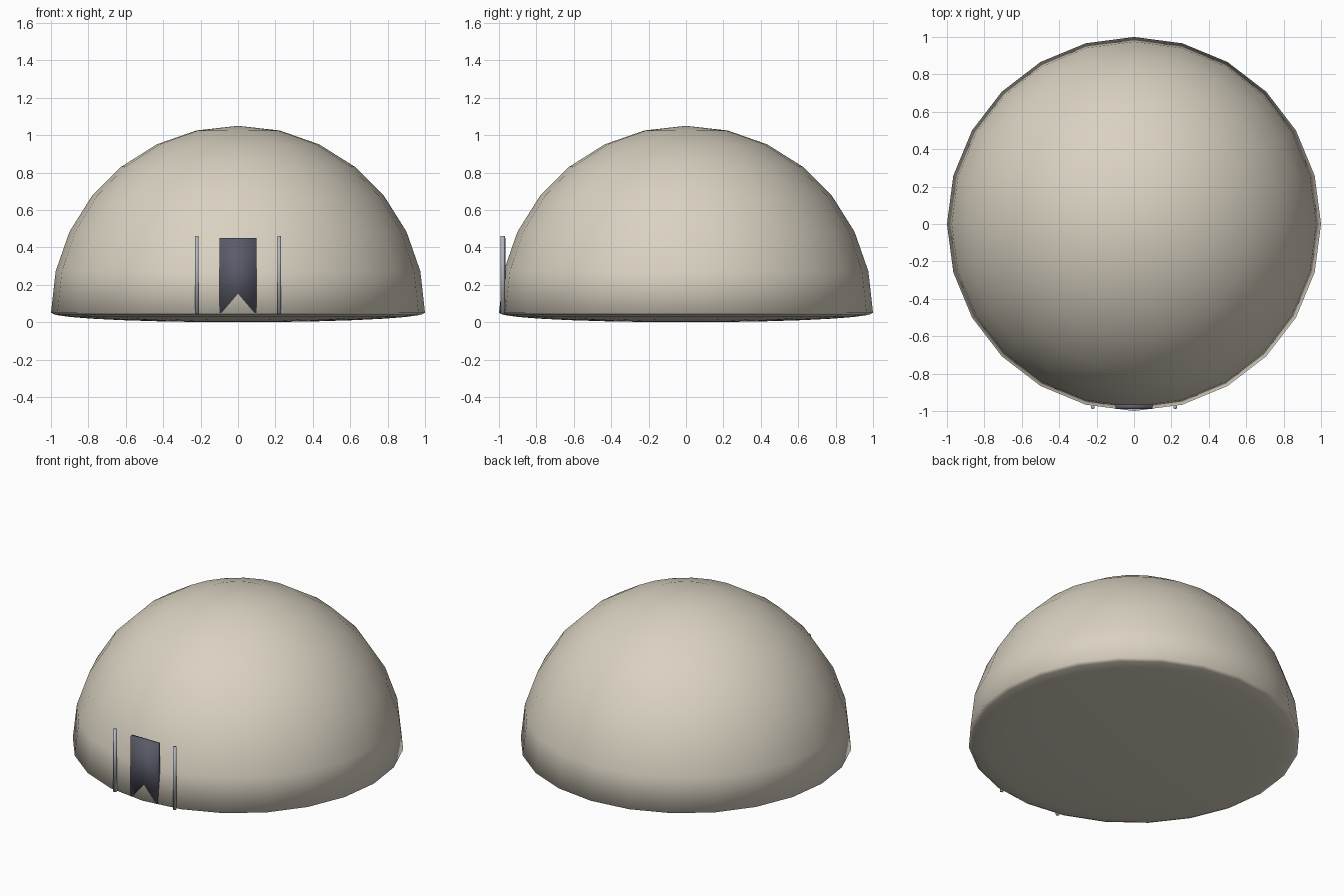
import bpy
import bmesh
from mathutils import Matrix

if "Cube" in bpy.data.objects:
    bpy.data.objects.remove(bpy.data.objects["Cube"])


def material(name, rgb):
    m = bpy.data.materials.new(name)
    m.diffuse_color = (*rgb, 1.0)
    m.use_nodes = True
    m.node_tree.nodes["Principled BSDF"].inputs["Base Color"].default_value = m.diffuse_color
    return m


def add_part(name, bm, mat):
    """Turn a bmesh into a fully smooth-shaded object of one colour."""
    bmesh.ops.recalc_face_normals(bm, faces=bm.faces)
    for f in bm.faces:
        f.smooth = True
    mesh = bpy.data.meshes.new(name)
    bm.to_mesh(mesh)
    bm.free()
    mesh.materials.append(mat)
    obj = bpy.data.objects.new(name, mesh)
    bpy.context.collection.objects.link(obj)
    return obj


sand = material("sand", (0.70, 0.645, 0.54))
charcoal = material("charcoal", (0.105, 0.105, 0.145))
steel = material("steel", (0.45, 0.47, 0.52))

BASE = 0.05   # height of the dome rim

# Dome: sphere whose lower half is squashed into a shallow underside
bm = bmesh.new()
bmesh.ops.create_uvsphere(bm, u_segments=24, v_segments=14, radius=1.0)
for v in bm.verts:
    if v.co.z < 0:
        v.co.z *= BASE
    v.co.z += BASE
add_part("dome", bm, sand)

# Door: thin slab partly sunk into the dome front
bm = bmesh.new()
bmesh.ops.create_cube(bm, size=1.0)
bmesh.ops.scale(bm, vec=(0.2, 0.023, 0.4), verts=bm.verts)
bmesh.ops.translate(bm, vec=(0, -0.977, BASE + 0.2), verts=bm.verts)
add_part("door", bm, charcoal)

# Posts: slim six-sided rods on both sides of the door
for side, x in (("left", -0.22), ("right", 0.22)):
    bm = bmesh.new()
    bmesh.ops.create_cone(bm, cap_ends=True, segments=6, radius1=0.0115,
                          radius2=0.0115, depth=0.415,
                          matrix=Matrix.Translation((x, -0.979, 0.2525)))
    add_part(side + "_post", bm, steel)
